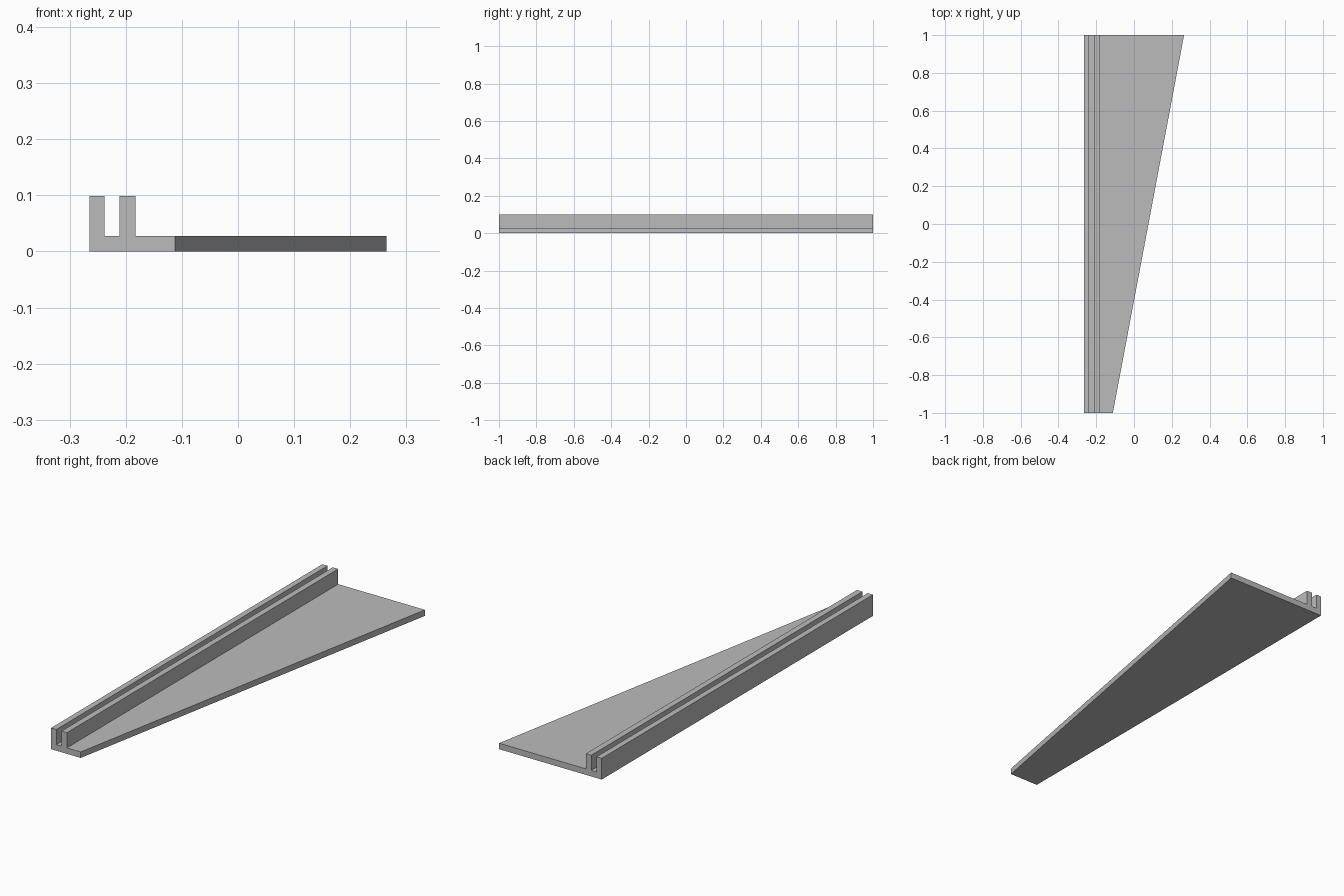
import bpy
import bmesh

cube = bpy.data.objects.get("Cube")
if cube:
    bpy.data.objects.remove(cube, do_unlink=True)

# Single plain grey
grey = bpy.data.materials.new("plain_grey")
grey.use_nodes = True
colour = (0.5, 0.5, 0.5, 1)
grey.diffuse_color = colour
grey.node_tree.nodes["Principled BSDF"].inputs["Base Color"].default_value = colour

LEFT, BASE, TOP = -0.265, 0.028, 0.099
SLOT_A, SLOT_B, RAIL = -0.238, -0.211, -0.183


def section(edge):
    """Cross-section: two upright rails and a flat plate reaching to edge."""
    return [(LEFT, 0), (edge, 0), (edge, BASE), (RAIL, BASE), (RAIL, TOP),
            (SLOT_B, TOP), (SLOT_B, BASE), (SLOT_A, BASE), (SLOT_A, TOP), (LEFT, TOP)]


# Loft the section from the narrow front to the wide back
bm = bmesh.new()
front = [bm.verts.new((x, -1, z)) for x, z in section(-0.112)]
back = [bm.verts.new((x, 1, z)) for x, z in section(0.265)]
bm.faces.new(front)
bm.faces.new(back[::-1])
for i in range(len(front)):
    j = (i + 1) % len(front)
    bm.faces.new((front[i], back[i], back[j], front[j]))
bmesh.ops.recalc_face_normals(bm, faces=bm.faces)

mesh = bpy.data.meshes.new("tapered_slotted_plate")
bm.to_mesh(mesh)
bm.free()
mesh.materials.append(grey)
plate = bpy.data.objects.new("tapered_slotted_plate", mesh)
bpy.context.collection.objects.link(plate)
